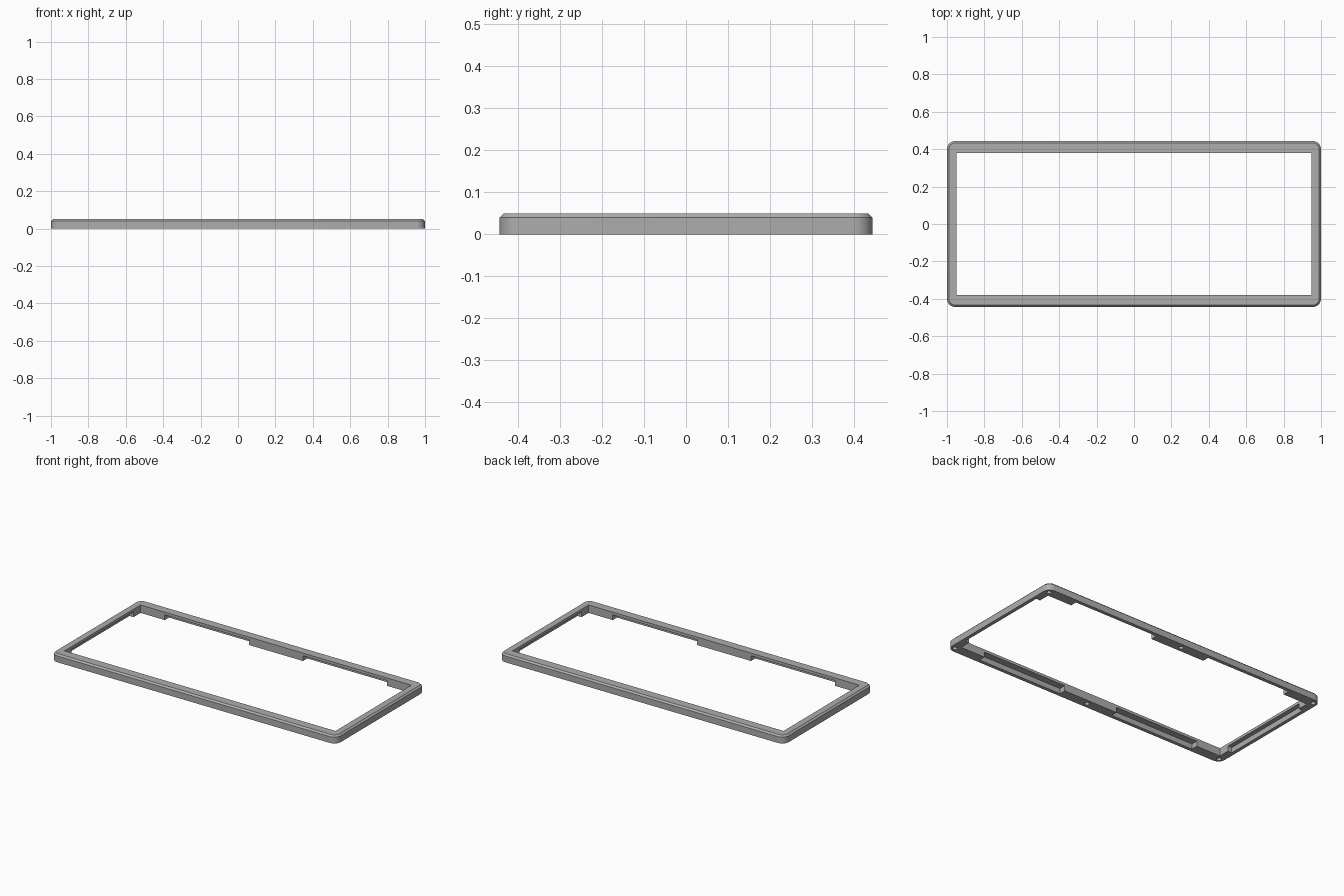
import bpy, bmesh, math

cube = bpy.data.objects.get("Cube")
if cube:
    bpy.data.objects.remove(cube, do_unlink=True)

HX, HY, HEIGHT = 1.0, 0.444, 0.05     # outer half sizes and height
IX, IY = 0.95, 0.38                   # half sizes of the window
LIP, WALL = 0.017, 0.022              # thickness over and outside the pockets

grey = bpy.data.materials.new("grey plastic")
grey.use_nodes = True
colour = (0.42, 0.42, 0.42, 1)
grey.diffuse_color = colour
grey.node_tree.nodes["Principled BSDF"].inputs["Base Color"].default_value = colour


def rounded(hx, hy, r, steps=8):
    """Outline of a rectangle with rounded corners."""
    points = []
    for quarter, (sx, sy) in enumerate([(1, 1), (-1, 1), (-1, -1), (1, -1)]):
        for i in range(steps + 1):
            a = (quarter + i / steps) * math.pi / 2
            points.append((sx * (hx - r) + r * math.cos(a), sy * (hy - r) + r * math.sin(a)))
    return points


def box(x0, x1, y0, y1):
    return [(x0, y0), (x1, y0), (x1, y1), (x0, y1)]


def add_stack(bm, layers):
    """Closed solid through outlines stacked at rising heights."""
    rings = [[bm.verts.new((x, y, z)) for x, y in outline] for outline, z in layers]
    bm.faces.new(rings[0][::-1])
    bm.faces.new(rings[-1])
    n = len(rings[0])
    for low, high in zip(rings, rings[1:]):
        for i in range(n):
            j = (i + 1) % n
            bm.faces.new((low[i], low[j], high[j], high[i]))


def make_object(name, bm):
    bmesh.ops.recalc_face_normals(bm, faces=bm.faces)
    mesh = bpy.data.meshes.new(name)
    bm.to_mesh(mesh)
    bm.free()
    mesh.materials.append(grey)
    obj = bpy.data.objects.new(name, mesh)
    bpy.context.collection.objects.link(obj)
    return obj


# Rounded body with a chamfered top edge
bm = bmesh.new()
c = 0.01
add_stack(bm, [(rounded(HX, HY, 0.045), 0),
               (rounded(HX, HY, 0.045), HEIGHT - c),
               (rounded(HX - c, HY - c, 0.045 - c), HEIGHT)])
frame = make_object("bezel_frame", bm)

# Window through the middle
bm = bmesh.new()
add_stack(bm, [(box(-IX, IX, -IY, IY), -0.1), (box(-IX, IX, -IY, IY), 0.1)])
window = make_object("window_cutter", bm)

# Pockets under the lip, open to the window, between the screw blocks
bm = bmesh.new()
for s in (-1, 1):
    y0, y1 = sorted((s * (IY - 0.05), s * (HY - WALL)))
    for x0, x1 in ((-0.78, -0.19), (0.19, 0.78)):
        outline = box(x0, x1, y0, y1)
        add_stack(bm, [(outline, -0.02), (outline, HEIGHT - LIP)])
    x0, x1 = sorted((s * (IX - 0.05), s * (HX - WALL)))
    outline = box(x0, x1, -0.31, 0.31)
    add_stack(bm, [(outline, -0.02), (outline, HEIGHT - LIP)])
pockets = make_object("pocket_cutter", bm)

# Blind screw holes in the corner and middle blocks
bm = bmesh.new()
for x in (-0.97, 0, 0.97):
    for y in (-0.412, 0.412):
        outline = [(x + px, y + py) for px, py in rounded(0.014, 0.014, 0.014, 5)]
        outline = [p for i, p in enumerate(outline) if i % 6]   # drop repeated points
        add_stack(bm, [(outline, -0.02), (outline, 0.035)])
holes = make_object("screw_hole_cutter", bm)

for cutter in (window, pockets, holes):
    mod = frame.modifiers.new(cutter.name, "BOOLEAN")
    mod.operation = "DIFFERENCE"
    mod.solver = "EXACT"
    mod.object = cutter

# Apply the cuts, then discard the cutters
bpy.ops.object.select_all(action="DESELECT")
frame.select_set(True)
bpy.context.view_layer.objects.active = frame
for mod in list(frame.modifiers):
    bpy.ops.object.modifier_apply(modifier=mod.name)
for cutter in (window, pockets, holes):
    bpy.data.objects.remove(cutter, do_unlink=True)
bpy.ops.object.shade_smooth_by_angle(angle=math.radians(30))
